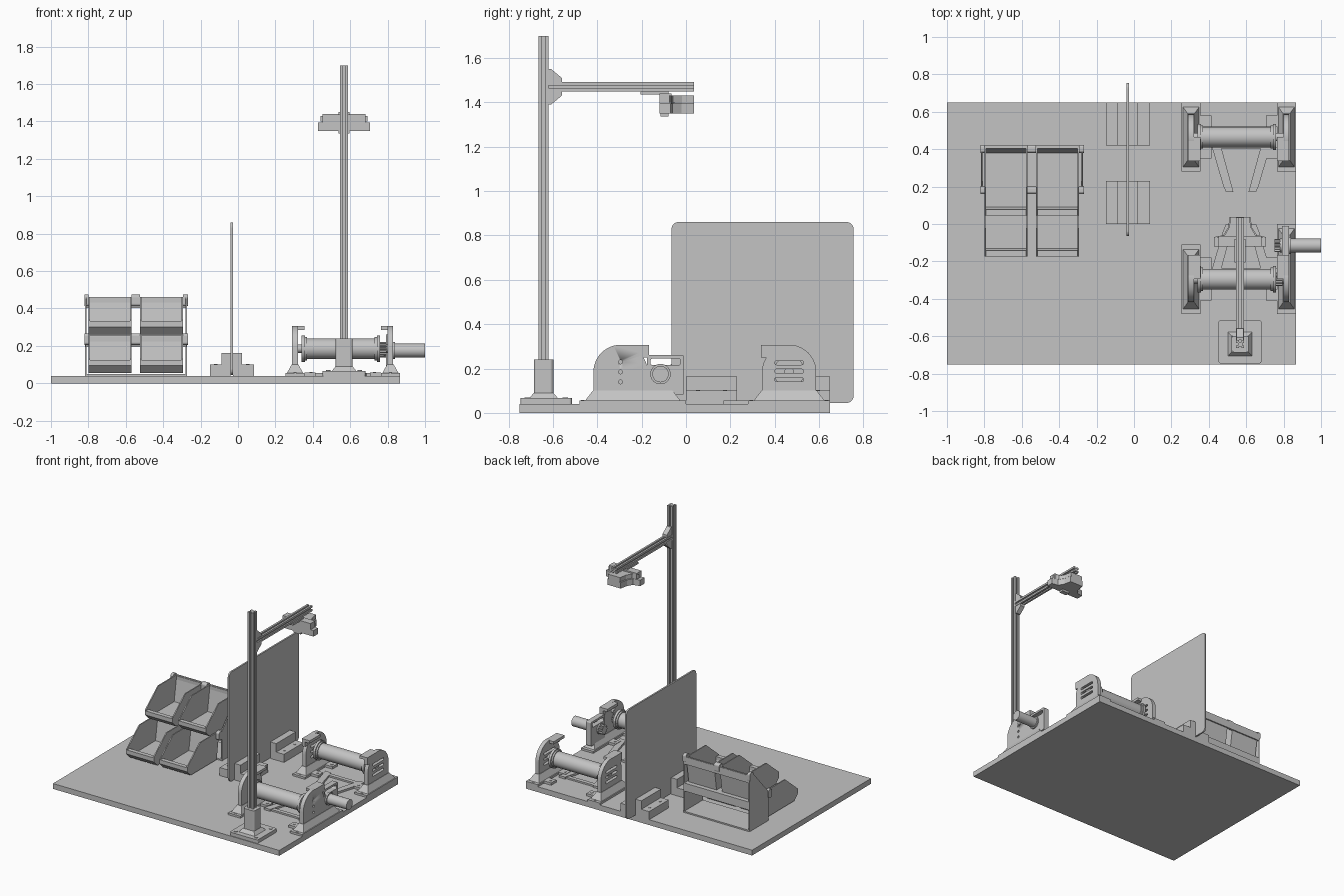
import bpy, bmesh, math
from mathutils import Vector

if "Cube" in bpy.data.objects:
    bpy.data.objects.remove(bpy.data.objects["Cube"], do_unlink=True)

GREY = (0.55, 0.55, 0.55, 1)
mat = bpy.data.materials.new("plain grey")
mat.use_nodes = True
mat.diffuse_color = GREY
mat.node_tree.nodes["Principled BSDF"].inputs["Base Color"].default_value = GREY


def finish(name, bm):
    bmesh.ops.recalc_face_normals(bm, faces=bm.faces)
    me = bpy.data.meshes.new(name)
    bm.to_mesh(me)
    bm.free()
    me.materials.append(mat)
    ob = bpy.data.objects.new(name, me)
    bpy.context.collection.objects.link(ob)
    return ob


def prism(name, pts, axis, a, b):
    """Extrude a 2D outline along an axis from a to b."""
    def place(p, d):
        return {"x": (d, p[0], p[1]), "y": (p[0], d, p[1]), "z": (p[0], p[1], d)}[axis]
    bm = bmesh.new()
    face = bm.faces.new([bm.verts.new(place(p, a)) for p in pts])
    ext = bmesh.ops.extrude_face_region(bm, geom=[face])
    move = Vector(place((0, 0), b - a))
    bmesh.ops.translate(bm, vec=move, verts=[v for v in ext["geom"] if isinstance(v, bmesh.types.BMVert)])
    return finish(name, bm)


def box(name, x, y, z):
    return prism(name, [(x[0], y[0]), (x[1], y[0]), (x[1], y[1]), (x[0], y[1])], "z", *z)


def arc(cx, cy, r, start, end, n=8):
    angles = [math.radians(start + (end - start) * i / n) for i in range(n + 1)]
    return [(cx + r * math.cos(t), cy + r * math.sin(t)) for t in angles]


def rounded(x, y, r, n=6):
    return (arc(x[1] - r, y[1] - r, r, 0, 90, n) + arc(x[0] + r, y[1] - r, r, 90, 180, n)
            + arc(x[0] + r, y[0] + r, r, 180, 270, n) + arc(x[1] - r, y[0] + r, r, 270, 360, n))


def smooth(ob):
    bpy.ops.object.select_all(action="DESELECT")
    ob.select_set(True)
    bpy.context.view_layer.objects.active = ob
    bpy.ops.object.shade_smooth_by_angle(angle=math.radians(30))
    return ob


def rod(name, axis, centre, r, a, b, n=32):
    return smooth(prism(name, arc(*centre, r, 0, 360 - 360 / n, n - 1), axis, a, b))


def frustum(name, low, high, z0, z1):
    """Block tapering from one rectangle to another; each is (x0, x1, y0, y1)."""
    bm = bmesh.new()
    rings = []
    for (x0, x1, y0, y1), z in ((low, z0), (high, z1)):
        rings.append([bm.verts.new((x, y, z)) for x, y in ((x0, y0), (x1, y0), (x1, y1), (x0, y1))])
    for ring in rings:
        bm.faces.new(ring)
    for i in range(4):
        j = (i + 1) % 4
        bm.faces.new((rings[0][i], rings[0][j], rings[1][j], rings[1][i]))
    return finish(name, bm)


def cut(ob, cutters):
    bpy.context.view_layer.objects.active = ob
    for c in cutters:
        c.hide_render = True
        mod = ob.modifiers.new("cut", "BOOLEAN")
        mod.operation, mod.object, mod.solver = "DIFFERENCE", c, "EXACT"
        bpy.ops.object.modifier_apply(modifier=mod.name)
        bpy.data.objects.remove(c, do_unlink=True)


# Base board and upright divider panel
T = 0.04
box("base_board", (-1, 0.865), (-0.75, 0.65), (0, T))
PX = -0.033
prism("divider_panel", rounded((-0.065, 0.755), (0.045, 0.86), 0.03), "x", PX - 0.006, PX + 0.006)

# Stepped panel feet with a slot for the panel and bolts
for y0, y1 in ((0, 0.23), (0.42, 0.65)):
    for s in (-1, 1):
        steps = [(0.006, T), (0.118, T), (0.118, 0.1), (0.054, 0.1), (0.054, 0.163), (0.006, 0.163)]
        prism("panel_foot", [(PX + s * u, z) for u, z in steps], "y", y0, y1)
        for y in (y0 + 0.055, y1 - 0.055):
            rod("foot_bolt", "z", (PX + s * 0.085, y), 0.009, 0.1, 0.103, 12)


# Storage bins: side walls and one bent sheet for lip, floor and back
def bin_tray(x0, x1, y, z):
    side = [(0, 0.04), (0.04, 0), (0.345, 0), (0.375, 0.2), (0.15, 0.2), (0, 0.075)]
    sheet = [(0, 0.07), (0, 0.04), (0.04, 0), (0.345, 0), (0.375, 0.2), (0.365, 0.2),
             (0.335, 0.012), (0.045, 0.012), (0.032, 0.045), (0.032, 0.07)]
    for a in (x0, x1 - 0.008):
        prism("bin_side", [(y + u, z + v) for u, v in side], "x", a, a + 0.008)
    prism("bin_sheet", [(y + u, z + v) for u, v in sheet], "x", x0, x1)


for y, z in ((-0.175, 0.055), (0.045, 0.262)):
    for x0 in (-0.8, -0.525):
        bin_tray(x0, x0 + 0.23, y, z)
    # Hanging lugs and rail at the back of each row
    for x0, x1 in ((-0.822, -0.8), (-0.57, -0.525), (-0.295, -0.268)):
        prism("rack_lug", rounded((y + 0.335, y + 0.378), (z + 0.15, z + 0.212), 0.015), "x", x0, x1)
    box("rack_rail", (-0.815, -0.275), (y + 0.36, y + 0.376), (z + 0.14, z + 0.195))

# Rack frame
box("rack_floor", (-0.815, -0.275), (0.2, 0.42), (T, 0.05))
box("rack_rear_beam", (-0.815, -0.275), (0.405, 0.42), (0.2, 0.26))
box("rack_shelf", (-0.815, -0.275), (0.2, 0.42), (0.25, 0.26))
for x in (-0.818, -0.28):
    box("rack_side", (x, x + 0.008), (0.2, 0.42), (T, 0.26))
    prism("rack_upper_side", [(0.2, 0.26), (0.42, 0.26), (0.42, 0.46), (0.38, 0.46)], "x", x, x + 0.008)


# Slotted post and arm share one cross-section
def slotted(cx, cy, h):
    quarter = [(h, -h), (h, -0.3 * h), (0.55 * h, -0.3 * h), (0.55 * h, 0.3 * h), (h, 0.3 * h)]
    pts = []
    for k in range(4):
        c, s = (1, 0, -1, 0)[k], (0, 1, 0, -1)[k]
        pts += [(cx + c * u - s * v, cy + s * u + c * v) for u, v in quarter]
    return pts


MX, MY = 0.567, -0.642
prism("mast", slotted(MX, MY, 0.022), "z", 0.06, 1.7)
prism("mast_arm", slotted(MX, 1.47, 0.021), "y", -0.62, 0.035)
for s in (-1, 1):
    gusset = [(-0.62, 1.47 + s * 0.021), (-0.56, 1.47 + s * 0.021), (-0.56, 1.47 + s * 0.04), (-0.608, 1.47 + s * 0.08),
              (-0.62, 1.47 + s * 0.08)]
    prism("arm_gusset", gusset, "x", MX - 0.018, MX + 0.018)

# Mast foot
prism("mast_foot", rounded((MX - 0.115, MX + 0.115), (-0.745, -0.515), 0.012), "z", T, 0.066)
frustum("mast_fillet", (MX - 0.065, MX + 0.065, MY - 0.065, MY + 0.065),
        (MX - 0.046, MX + 0.046, MY - 0.044, MY + 0.044), 0.066, 0.09)
prism("mast_socket", rounded((MX - 0.046, MX + 0.046), (MY - 0.044, MY + 0.044), 0.015), "z", 0.066, 0.24)
for sx in (-1, 1):
    for sy in (-1, 1):
        rod("mast_bolt", "z", (MX + sx * 0.085, -0.63 + sy * 0.085), 0.012, 0.066, 0.07, 12)

# Overhead sensor and its bracket
box("sensor_mount", (MX - 0.03, MX + 0.03), (-0.205, -0.08), (1.435, 1.449))
box("sensor_stem", (MX - 0.03, MX + 0.03), (-0.115, -0.08), (1.335, 1.45))
half = [(0.055, 0.037), (0.065, -0.02), (0.09, -0.06), (0.14, -0.07), (0.14, -0.12)]
for name, k, y0, z0, z1 in (("sensor_body", 1, -0.12, 1.35, 1.395), ("sensor_cap", 0.9, -0.075, 1.4, 1.43),
                            ("sensor_core", 0.82, -0.07, 1.39, 1.405)):
    right = [(k * u, max(v, y0) if k == 1 else max(v, y0) + 0.001 * i) for i, (u, v) in enumerate(half[:5 if k == 1 else 4])]
    right[-1] = (right[-1][0], y0)
    prism(name, [(MX + u, v) for u, v in right] + [(MX - u, v) for u, v in reversed(right)], "z", z0, z1)
box("sensor_back", (MX - 0.115, MX + 0.115), (-0.12, -0.065), (1.395, 1.44))

# Roller stations: f is the sign of y facing the middle of the board
RZ = 0.185
LX, RX = 0.305, 0.815


def stand(x, inward, yc, f, motor):
    foot = sorted((yc - f * 0.185, yc + f * (0.295 if motor else 0.185)))
    x0, x1 = (x - 0.05, x + 0.05)
    box("stand_plate", (x0, x1), foot, (T, 0.055))
    frustum("stand_foot", (x - 0.043, x + 0.043, foot[0] + 0.025, foot[1] - 0.025),
            (x - 0.018, x + 0.018, foot[0] + 0.06, foot[1] - 0.06), 0.055, 0.1)
    outline = [(yc - 0.122, 0.08)] + arc(yc, RZ, 0.122, 180, 0, 24) + [(yc + 0.122, 0.08)]
    wall = smooth(prism("stand_wall", outline, "x", x - 0.015, x + 0.015))
    if f < 0:
        slots = [prism("slot", rounded((yc - 0.065, yc + 0.065), (z - 0.009, z + 0.009), 0.0085), "x", x - 0.1, x + 0.1)
                 for z in (0.15, 0.188, 0.226)]
    else:
        slots = [rod("hole", "x", (yc, z), 0.009, x - 0.1, x + 0.1, 16) for z in (0.14, RZ, 0.23)]
    cut(wall, slots)
    # Hood reaching over the roller end
    a, b = sorted((x - inward * 0.015, x + inward * 0.05))
    box("stand_hood", (a, b), sorted((yc, yc + f * 0.128)), (0.285, 0.305))
    a, b = sorted((x - inward * 0.015, x + inward * 0.012))
    box("hood_web", (a, b), sorted((yc + f * 0.03, yc + f * 0.128)), (0.25, 0.29))
    # Fixing tabs on the board
    for s in (-1, 1):
        mid = yc + s * 0.085
        box("fixing_tab", sorted((x + inward * 0.05, x + inward * 0.11)), (mid - 0.03, mid + 0.03), (T, 0.058))
        rod("tab_bolt", "z", (x + inward * 0.085, mid), 0.009, 0.058, 0.061, 12)
        rod("plate_bolt", "z", (x, yc + s * 0.17), 0.008, 0.055, 0.058, 12)


for yc, f in ((-0.295, 1), (0.465, -1)):
    stand(LX, 1, yc, f, False)
    stand(RX, -1, yc, f, f > 0)
    # Roller with flanges and bearing stubs
    rod("roller", "x", (yc, RZ), 0.055, 0.35, 0.755, 40)
    for a, b, r in ((0.34, 0.358, 0.07), (0.358, 0.37, 0.062), (0.742, 0.76, 0.07), (0.73, 0.742, 0.062)):
        rod("roller_flange", "x", (yc, RZ), r, a, b, 40)
    rod("roller_axle", "x", (yc, RZ), 0.022, 0.3, 0.82, 20)
    # Converging guide strips on the board
    for s in (-1, 1):
        strip = [(0.165, 0.02), (0.115, 0.02), (0.04, 0.295), (0.08, 0.295), (0.095, 0.26)]
        prism("guide_strip", [(0.572 + s * u, yc + f * v) for u, v in strip], "z", T, 0.055)
    box("guide_tie", (0.45, 0.69), sorted((yc + f * 0.03, yc + f * 0.06)), (T, 0.052))

# Motor, its frame and drive gears
DY, DZ = -0.115, 0.175
frame = prism("motor_frame", rounded((-0.175, -0.01), (0.08, 0.26), 0.008), "x", 0.79, 0.83)
cut(frame, [prism("opening", rounded((-0.16, -0.025), (0.215, 0.245), 0.01), "x", 0.7, 0.9)])
rod("motor", "x", (DY, DZ), 0.037, 0.78, 1.0, 32)
rod("motor_collar", "x", (DY, DZ), 0.046, 0.825, 0.84, 32)


def gear(y, z, r, a, b, teeth=12):
    pts = []
    for i in range(teeth * 4):
        t = 2 * math.pi * i / (teeth * 4)
        q = r if i % 4 < 2 else r * 0.78
        pts.append((y + q * math.cos(t), z + q * math.sin(t)))
    prism("drive_gear", pts, "x", a, b)


gear(DY, DZ, 0.036, 0.752, 0.785)
gear(-0.295, RZ, 0.036, 0.76, 0.795)
